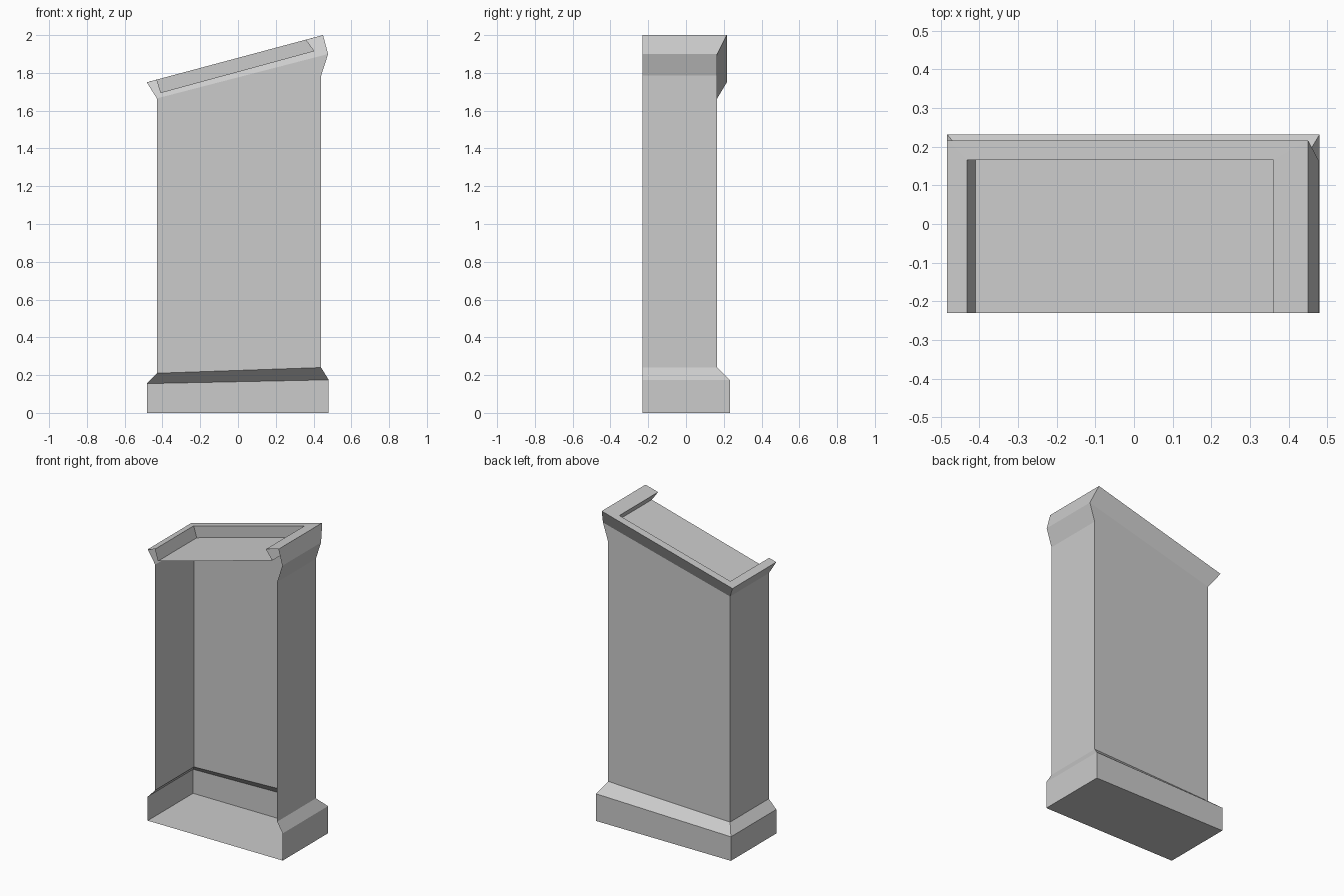
import bpy, bmesh

if "Cube" in bpy.data.objects:
    bpy.data.objects.remove(bpy.data.objects["Cube"])

FRONT = -0.23  # open front plane


def ring(xl, zl, xr, zr, back):
    """U-shaped section: front-left, back-left, back-right, front-right."""
    return [(xl, FRONT, zl), (xl, back, zl), (xr, back, zr), (xr, FRONT, zr)]


def shell(name, rings, cap_bottom=False, cap_top=False):
    """Skin three-sided rings, leaving the front open."""
    bm = bmesh.new()
    loops = [[bm.verts.new(p) for p in r] for r in rings]
    for a, b in zip(loops, loops[1:]):
        for i in range(3):
            bm.faces.new((a[i + 1], a[i], b[i], b[i + 1]))
    if cap_bottom:
        bm.faces.new(loops[0])
    if cap_top:
        bm.faces.new(loops[-1][::-1])
    # collapse coincident corners so the back wall ends in a clean triangle
    bmesh.ops.remove_doubles(bm, verts=bm.verts[:], dist=0.0005)
    me = bpy.data.meshes.new(name)
    bm.to_mesh(me)
    bm.free()
    ob = bpy.data.objects.new(name, me)
    bpy.context.collection.objects.link(ob)
    return ob


base_top = ring(-0.43, 0.21, 0.44, 0.24, 0.165)
column_top = ring(-0.43, 1.665, 0.44, 1.785, 0.165)

# Base with chamfered upper edge
shell("base", [
    ring(-0.483, 0, 0.48, 0, 0.232),
    ring(-0.483, 0.155, 0.48, 0.175, 0.232),
    base_top,
], cap_bottom=True)

# Upright walls
shell("column", [base_top, column_top])

# Slanted flared top with raised rim and recessed panel
shell("slanted_top", [
    column_top,
    ring(-0.43, 1.665, 0.477, 1.90, 0.165),
    ring(-0.483, 1.75, 0.45, 2.0, 0.216),
    ring(-0.432, 1.764, 0.36, 1.976, 0.165),
    ring(-0.41, 1.693, 0.405, 1.915, 0.165),
], cap_top=True)
